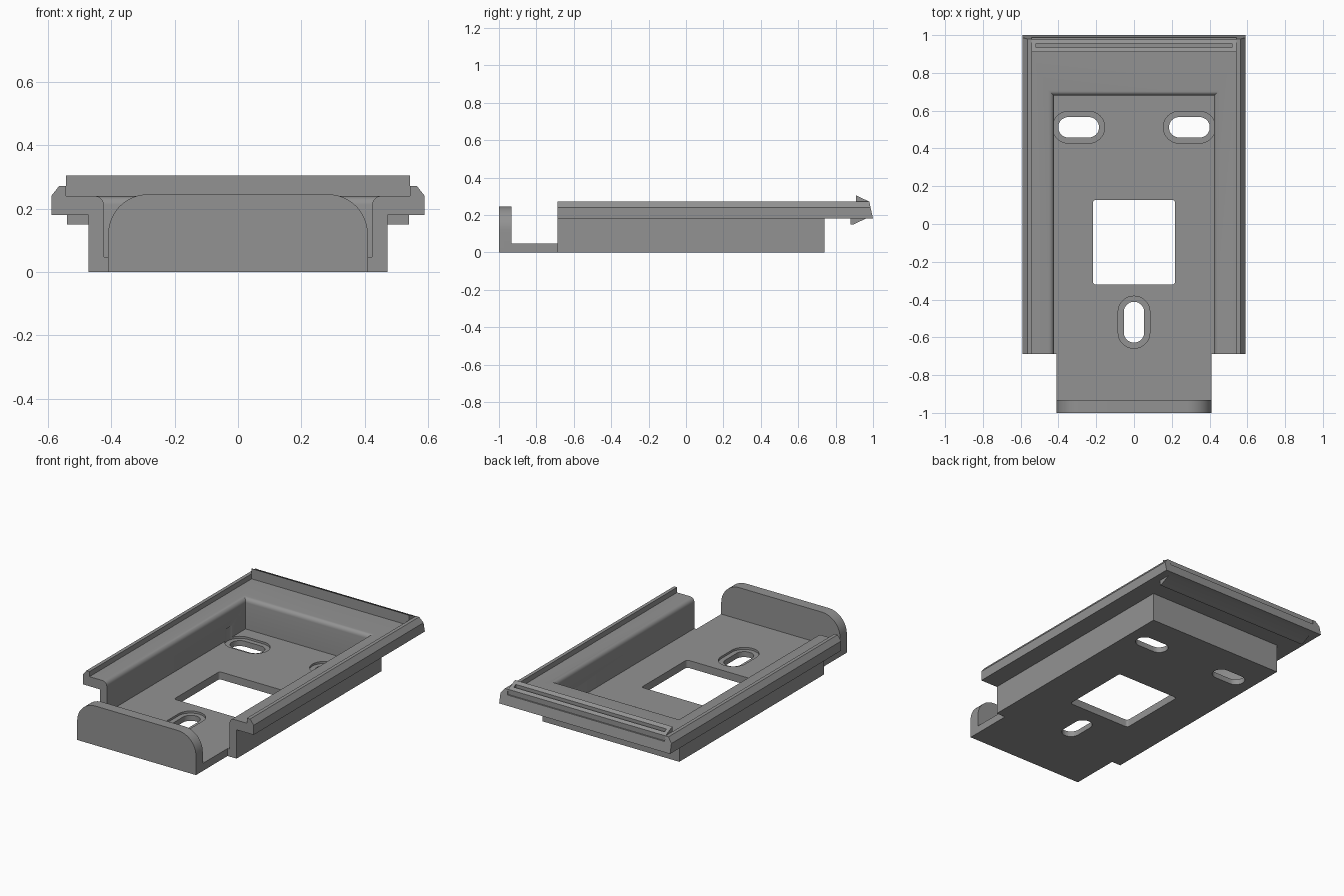
import bpy, bmesh, math

if "Cube" in bpy.data.objects:
    bpy.data.objects.remove(bpy.data.objects["Cube"])

grey = bpy.data.materials.new("plain grey")
grey.diffuse_color = (0.29, 0.29, 0.29, 1)
grey.use_nodes = True
grey.node_tree.nodes["Principled BSDF"].inputs["Base Color"].default_value = grey.diffuse_color


def loft(name, rings):
    """Closed solid through matching rings of 3D points."""
    bm = bmesh.new()
    vs = [[bm.verts.new(p) for p in r] for r in rings]
    n = len(rings[0])
    for a, b in zip(vs, vs[1:]):
        for i in range(n):
            bm.faces.new((a[i], a[(i + 1) % n], b[(i + 1) % n], b[i]))
    bm.faces.new(vs[0])
    bm.faces.new(vs[-1])
    bmesh.ops.recalc_face_normals(bm, faces=bm.faces)
    me = bpy.data.meshes.new(name)
    bm.to_mesh(me)
    bm.free()
    me.materials.append(grey)
    ob = bpy.data.objects.new(name, me)
    bpy.context.collection.objects.link(ob)
    return ob


def box(name, x0, x1, y0, y1, z0, z1):
    return loft(name, [[(x0, y0, z), (x1, y0, z), (x1, y1, z), (x0, y1, z)] for z in (z0, z1)])


def rounded(cx, cy, hx, hy, r, seg=8):
    """Outline of a rounded rectangle."""
    pts = []
    for k, (sx, sy) in enumerate(((1, 1), (-1, 1), (-1, -1), (1, -1))):
        for i in range(seg + 1):
            a = (k + i / seg) * math.pi / 2
            pts.append((cx + sx * (hx - r) + r * math.cos(a), cy + sy * (hy - r) + r * math.sin(a)))
    return pts


def prism(name, outline, z0, z1):
    return loft(name, [[(x, y, z) for x, y in outline] for z in (z0, z1)])


def along_x(name, profile, hx):
    return loft(name, [[(x, y, z) for y, z in profile] for x in (-hx, hx)])


def combine(target, other, op):
    m = target.modifiers.new(op, 'BOOLEAN')
    m.operation, m.solver, m.object = op, 'EXACT', other
    bpy.context.view_layer.objects.active = target
    bpy.ops.object.modifier_apply(modifier=m.name)
    bpy.data.objects.remove(other)


# Flange with chamfered side rims, back end sloping outward
half = [(0.59, 0.18), (0.59, 0.24), (0.565, 0.272), (0.543, 0.272), (0.543, 0.24)]
section = half + [(-x, z) for x, z in reversed(half)]
body = loft("mounting_tray", [
    [(x, -0.688, z) for x, z in section],
    [(x, 1.0 - (z - 0.18) * 0.22, z) for x, z in section]])

# Lower block, front tab and rounded front lip
combine(body, box("block", -0.472, 0.472, -0.688, 0.74, 0, 0.2), 'UNION')
combine(body, box("tab", -0.41, 0.41, -0.97, -0.5, 0, 0.047), 'UNION')
lip = [(-0.41, 0), (0.41, 0)]
for k in range(2):
    for i in range(13):
        a = (k + i / 12) * math.pi / 2
        lip.append(((0.285, -0.285)[k] + 0.125 * math.cos(a), 0.12 + 0.125 * math.sin(a)))
combine(body, loft("lip", [[(x, y, z) for x, z in lip] for y in (-1.0, -0.933)]), 'UNION')

# Back ridge above and catch strip below
combine(body, along_x("ridge", [(0.91, 0.21), (0.91, 0.304), (0.978, 0.272), (0.978, 0.21)], 0.543), 'UNION')
combine(body, along_x("catch", [(0.88, 0.2), (0.88, 0.15), (0.898, 0.15), (0.96, 0.18), (0.96, 0.2)], 0.54), 'UNION')
combine(body, box("groove", -0.52, 0.52, 0.935, 0.955, 0.265, 0.4), 'DIFFERENCE')

# Deep pocket with an eased top edge, open at the front
steps = [(0.0, 0.047), (0.0, 0.212)]
steps += [(0.028 * (1 - math.cos(a)), 0.212 + 0.028 * math.sin(a))
          for a in (math.pi / 2 * i / 5 for i in range(1, 6))]
steps.append((0.028, 0.2401))
rings = []
for d, z in steps:
    x, y = 0.424 + d, 0.68 + d
    rings.append([(-x, -0.75, z), (x, -0.75, z), (x, y, z), (-x, y, z)])
combine(body, loft("pocket", rings), 'DIFFERENCE')

# Square cable opening
combine(body, prism("opening", rounded(0, -0.096, 0.218, 0.224, 0.015, 4), -0.1, 0.12), 'DIFFERENCE')

# Screw slots with shallow recesses
for cx, cy, hx, hy in ((-0.293, 0.512, 0.108, 0.054), (0.293, 0.512, 0.108, 0.054), (0, -0.52, 0.054, 0.108)):
    e = 0.03
    combine(body, prism("recess", rounded(cx, cy, hx + e, hy + e, 0.0535 + e), 0.034, 0.12), 'DIFFERENCE')
    combine(body, prism("slot", rounded(cx, cy, hx, hy, 0.0535), -0.1, 0.12), 'DIFFERENCE')

# Smooth curves, sharp edges
bpy.ops.object.select_all(action='DESELECT')
body.select_set(True)
bpy.context.view_layer.objects.active = body
bpy.ops.object.shade_smooth_by_angle(angle=math.radians(30))
